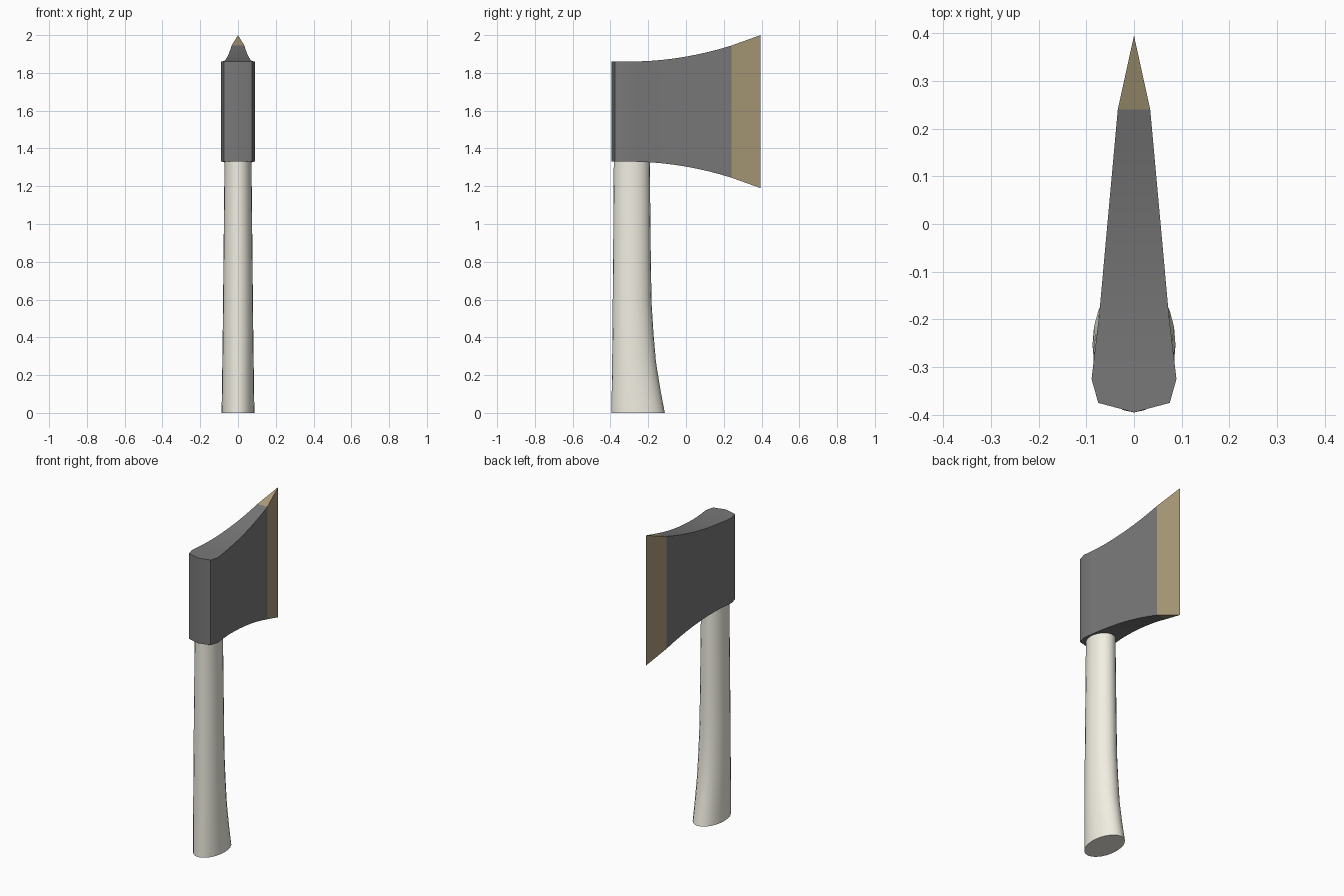
import bpy, bmesh, math

if "Cube" in bpy.data.objects:
    bpy.data.objects.remove(bpy.data.objects["Cube"])


def material(name, rgb):
    m = bpy.data.materials.new(name)
    m.diffuse_color = (*rgb, 1)
    m.use_nodes = True
    m.node_tree.nodes["Principled BSDF"].inputs["Base Color"].default_value = m.diffuse_color
    return m


def loft(name, rings, mat, cap_start=False, cap_end=False):
    """Skin a list of equal-length vertex rings."""
    bm = bmesh.new()
    vs = [[bm.verts.new(p) for p in r] for r in rings]
    n = len(rings[0])
    for a, b in zip(vs, vs[1:]):
        for i in range(n):
            j = (i + 1) % n
            bm.faces.new((a[i], a[j], b[j], b[i]))
    if cap_start:
        bm.faces.new(vs[0][::-1])
    if cap_end:
        bm.faces.new(vs[-1])
    bmesh.ops.remove_doubles(bm, verts=bm.verts, dist=1e-4)
    bmesh.ops.recalc_face_normals(bm, faces=bm.faces)
    me = bpy.data.meshes.new(name)
    bm.to_mesh(me)
    bm.free()
    ob = bpy.data.objects.new(name, me)
    bpy.context.collection.objects.link(ob)
    me.materials.append(mat)
    bpy.ops.object.select_all(action='DESELECT')
    bpy.context.view_layer.objects.active = ob
    ob.select_set(True)
    bpy.ops.object.shade_smooth_by_angle(angle=math.radians(35))
    return ob


def interp(table, t):
    for a, b in zip(table, table[1:]):
        if t <= b[0]:
            f = (t - a[0]) / (b[0] - a[0])
            return [p + (q - p) * f for p, q in zip(a[1:], b[1:])]
    return table[-1][1:]


steel = material("steel", (0.19, 0.19, 0.19))
bronze = material("ground_edge", (0.41, 0.33, 0.19))
wood = material("pale_wood", (0.88, 0.86, 0.76))

# Head: half thickness along y, with the top and bottom flaring to the blade
PLAN = [(-0.395, 0), (-0.375, 0.075), (-0.325, 0.089), (-0.19, 0.073),
        (0.24, 0.034), (0.395, 0)]


def section(y):
    x = interp(PLAN, y)[0]
    h = 0.265 + 0.29 * max(0, y + 0.3) ** 2
    return [(-x, y, 1.595 - h), (x, y, 1.595 - h), (x, y, 1.595 + h), (-x, y, 1.595 + h)]


body_y = [-0.395, -0.375, -0.325, -0.26, -0.19] + [-0.19 + 0.43 * i / 7 for i in range(1, 8)]
loft("axe_head", [section(y) for y in body_y], steel)

# Sharpened edge
loft("cutting_edge", [section(y) for y in (0.24, 0.395)], bronze)

# Handle: oval rings (z, back y, front y, half width), flared at the foot
RINGS = [(0, -0.395, -0.112, 0.087), (0.12, -0.393, -0.135, 0.085),
         (0.27, -0.391, -0.159, 0.083), (0.42, -0.389, -0.172, 0.081),
         (0.58, -0.388, -0.182, 0.079), (0.8, -0.386, -0.186, 0.077),
         (1.37, -0.382, -0.192, 0.071)]
SIDES = 24
rings = []
for z, back, front, w in RINGS:
    c, r = (back + front) / 2, (front - back) / 2
    rings.append([(w * math.cos(2 * math.pi * i / SIDES),
                   c + r * math.sin(2 * math.pi * i / SIDES), z) for i in range(SIDES)])
loft("handle", rings, wood, cap_start=True, cap_end=True)
